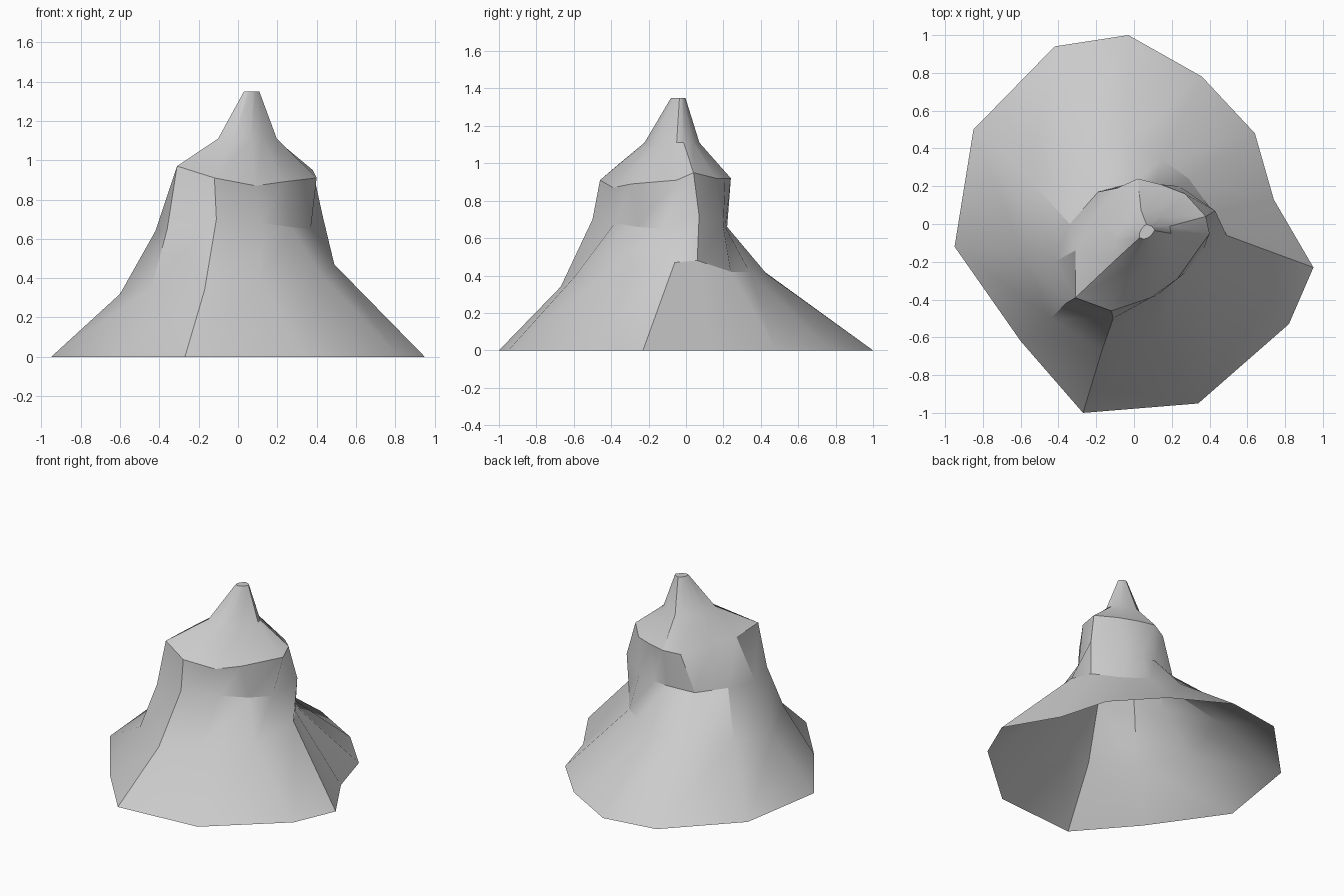
import bpy
import bmesh
import math
from mathutils import Vector

# Remove the default object only
cube = bpy.data.objects.get("Cube")
if cube:
    bpy.data.objects.remove(cube, do_unlink=True)

# One plain stone colour
stone = bpy.data.materials.new("grey_stone")
stone.use_nodes = True
stone_colour = (0.6, 0.6, 0.6, 1.0)
stone.diffuse_color = stone_colour
stone.node_tree.nodes["Principled BSDF"].inputs["Base Color"].default_value = stone_colour

# Contours in hundredths of a unit; twelve ridges, counter-clockwise from the left side
foot_outline = [(95, -23), (74, 13), (64, 48), (36, 78), (-3, 100), (-42, 94),
                (-85, 50), (-95, -12), (-60, -62), (-27, -100), (34, -95), (82, -53)]
shoulder_outline = [(49, -6, 47), (42, 6, 48), (29, 24, 42), (15, 34, 42),
                    (-4, 43, 41), (-29, 42, 42), (-54, 22, 40), (-60, -14, 32),
                    (-44, -50, 35), (-17, -67, 34), (11, -59, 40), (42, -41, 42)]
waist_outline = [(37, -13, 65), (43, 7, 72), (24, 20, 66), (11, 21, 66),
                 (0, 22, 66), (-19, 17, 64), (-34, 0, 65), (-42, -20, 64),
                 (-36, -42, 65), (-11, -50, 70), (12, -38, 68), (27, -26, 66)]
ledge_outline = [(40, -5, 91), (38, 4, 95), (27, 16, 92), (14, 21, 92),
                 (2, 24, 92), (-9, 19, 90), (-22, 3, 93), (-31, -14, 96),
                 (-31, -39, 97), (-12, -46, 91), (9, -39, 87), (23, -29, 89)]


def contour(points):
    """Turn a contour into vectors; points without a height lie on the ground."""
    return [Vector((*p, 0)[:3]) / 100 for p in points]


def shrink(ring, centre, factor, height):
    """Copy a contour, drawn in towards the summit line and levelled."""
    result = []
    for p in ring:
        q = centre + (p - centre) * factor
        result.append(Vector((q.x, q.y, height)))
    return result


def loft(name, rings, material):
    """Join contours with quads, cap the summit and leave the underside open."""
    bm = bmesh.new()
    loops = [[bm.verts.new(p) for p in ring] for ring in rings]
    for lower, upper in zip(loops, loops[1:]):
        count = len(lower)
        for i in range(count):
            j = (i + 1) % count
            bm.faces.new((lower[i], lower[j], upper[j], upper[i]))
    bm.faces.new(loops[-1])
    mesh = bpy.data.meshes.new(name)
    bm.to_mesh(mesh)
    bm.free()
    mesh.materials.append(material)
    obj = bpy.data.objects.new(name, mesh)
    bpy.context.collection.objects.link(obj)
    return obj


# Mountain slopes, rising to a narrow crown and a small flat tip
foot, shoulder, waist, ledge = map(
    contour, (foot_outline, shoulder_outline, waist_outline, ledge_outline))
summit_line = Vector((0.05, -0.05, 0))
crown = shrink(ledge, summit_line, 0.42, 1.11)
tip = [p + Vector((0.02, 0.015, 0)) for p in shrink(ledge, summit_line, 0.11, 1.35)]
mountain = loft("mountain", [foot, shoulder, waist, ledge, crown, tip], stone)

# Soft slopes with crisp ridges
bpy.ops.object.select_all(action="DESELECT")
mountain.select_set(True)
bpy.context.view_layer.objects.active = mountain
bpy.ops.object.shade_smooth_by_angle(angle=math.radians(30))
